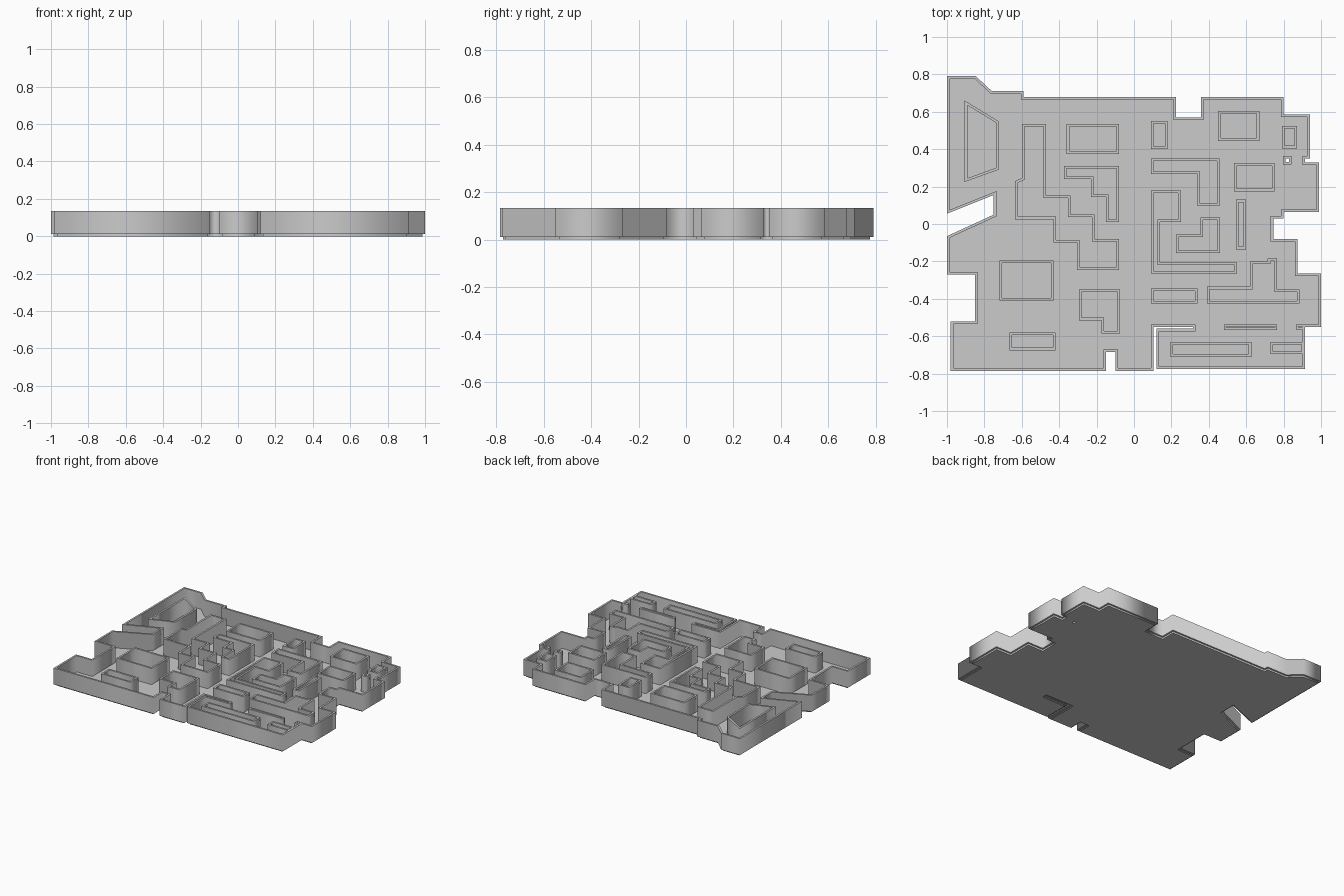
import bpy
from mathutils import Vector

if "Cube" in bpy.data.objects:
    bpy.data.objects.remove(bpy.data.objects["Cube"])

T = 0.014            # wall thickness
LOW, HIGH = 0.011, 0.134


def steps(*v):
    """Right-angled loop from x0, y0, x1, y1...: run to each x, then to each y."""
    xs, ys = v[0::2], v[1::2]
    pts = []
    for i, y in enumerate(ys):
        pts += [(xs[i], y), (xs[(i + 1) % len(xs)], y)]
    return pts


def inset(pts, d):
    """Mitred inward offset of a closed loop."""
    p = [Vector(q) for q in pts]
    n = len(p)
    area = sum(p[i - 1].cross(p[i]) for i in range(n))
    s = 1 if area > 0 else -1
    out = []
    for i in range(n):
        a = (p[i] - p[i - 1]).normalized()
        b = (p[(i + 1) % n] - p[i]).normalized()
        na, nb = Vector((-a.y, a.x)) * s, Vector((-b.y, b.x)) * s
        q = p[i] + (na + nb) * (d / (1 + na.dot(nb)))
        out.append((q.x, q.y))
    return out


def plate(name, loops, z0, z1):
    """Flat filled profile (later loops are holes) extruded from z0 to z1."""
    cu = bpy.data.curves.new(name, 'CURVE')
    cu.dimensions = '2D'
    cu.fill_mode = 'BOTH'
    cu.extrude = (z1 - z0) / 2
    for loop in loops:
        sp = cu.splines.new('POLY')
        sp.points.add(len(loop) - 1)
        for pt, (x, y) in zip(sp.points, loop):
            pt.co = (x, y, 0, 1)
        sp.use_cyclic_u = True
    ob = bpy.data.objects.new(name, cu)
    ob.location.z = (z0 + z1) / 2
    bpy.context.collection.objects.link(ob)
    bpy.ops.object.select_all(action='DESELECT')
    ob.select_set(True)
    bpy.context.view_layer.objects.active = ob
    bpy.ops.object.convert(target='MESH')


def wall(name, loop, t=T):
    plate(name, [loop, inset(loop, t)], LOW, HIGH)


# Outer boundary: chamfered corner, stepped edge, wedge-shaped cut on the left
outline = [(-1, .79), (-.845, .79)] + steps(
    -.76, .71, -.59, .68, .225, .57, .357, .68, .80, .585, .94, .35,
    .915, .33, .99, .063, .80, .03, .745, -.08, .875, -.265, 1, -.55,
    .915, -.775, .12, -.56, .315, -.55, .105, -.785, -.1, -.685,
    -.15, -.785, -.98, -.52, -.85, -.27, -1, -.065)[:-1] + [
    (-.75, .05), (-.75, .155), (-1, .055)]
shaft = steps(.797, .364, .843, .318)
wall("outer_wall", outline)
wall("shaft_wall", shaft)

# Floor, slightly inset, with the small shaft opening
plate("floor", [inset(outline, T), inset(shaft, T)], 0, LOW + .001)

# Rectangular rooms: left, top, right, bottom
rooms = [
    (-.36, .535, -.08, .375), (-.72, -.195, -.43, -.41),
    (-.665, -.58, -.42, -.675), (.09, .55, .18, .40),
    (.45, .605, .67, .445), (.535, .325, .752, .175),
    (.545, .13, .60, -.135), (.79, .525, .872, .405),
    (.09, -.345, .34, -.425), (.195, -.63, .627, -.71),
    (.73, -.63, .91, -.695)]
for i, r in enumerate(rooms):
    wall(f"room_wall_{i + 1}", steps(*r))

# Thin partition and short stub by the right edge
wall("thin_partition", steps(.48, -.536, .765, -.566), .012)
wall("wall_stub", steps(.865, -.536, .914, -.564), .012)

# Tapered room on the left
wall("tapered_room_wall", [(-.905, .66), (-.725, .55), (-.725, .29), (-.905, .225)])

# Long staircase-shaped block with a small slanted shoulder
stair = steps(-.60, .535, -.47, .153, -.34, .052, -.21, -.08, -.08, -.245,
              -.305, -.10, -.43, .025, -.635, .23)
stair[-1] = (-.60, .245)
wall("long_stair_wall", stair)

# Angled and stepped blocks
wall("short_stair_wall", steps(-.375, .31, -.08, .01, -.15, .145, -.23, .24))
wall("corner_wall_front", steps(-.295, -.35, -.075, -.585, -.175, -.515))
wall("corner_wall_back", steps(.09, .35, .457, .095, .34, .267))
wall("hook_wall", steps(.09, .18, .25, .01, .14, -.205, .55, -.265))
wall("corner_wall_middle", steps(.355, .035, .46, -.155, .225, -.055))
wall("tower_wall", steps(.39, -.335, .62, -.20, .715, -.185, .765, -.35, .885, -.425))
